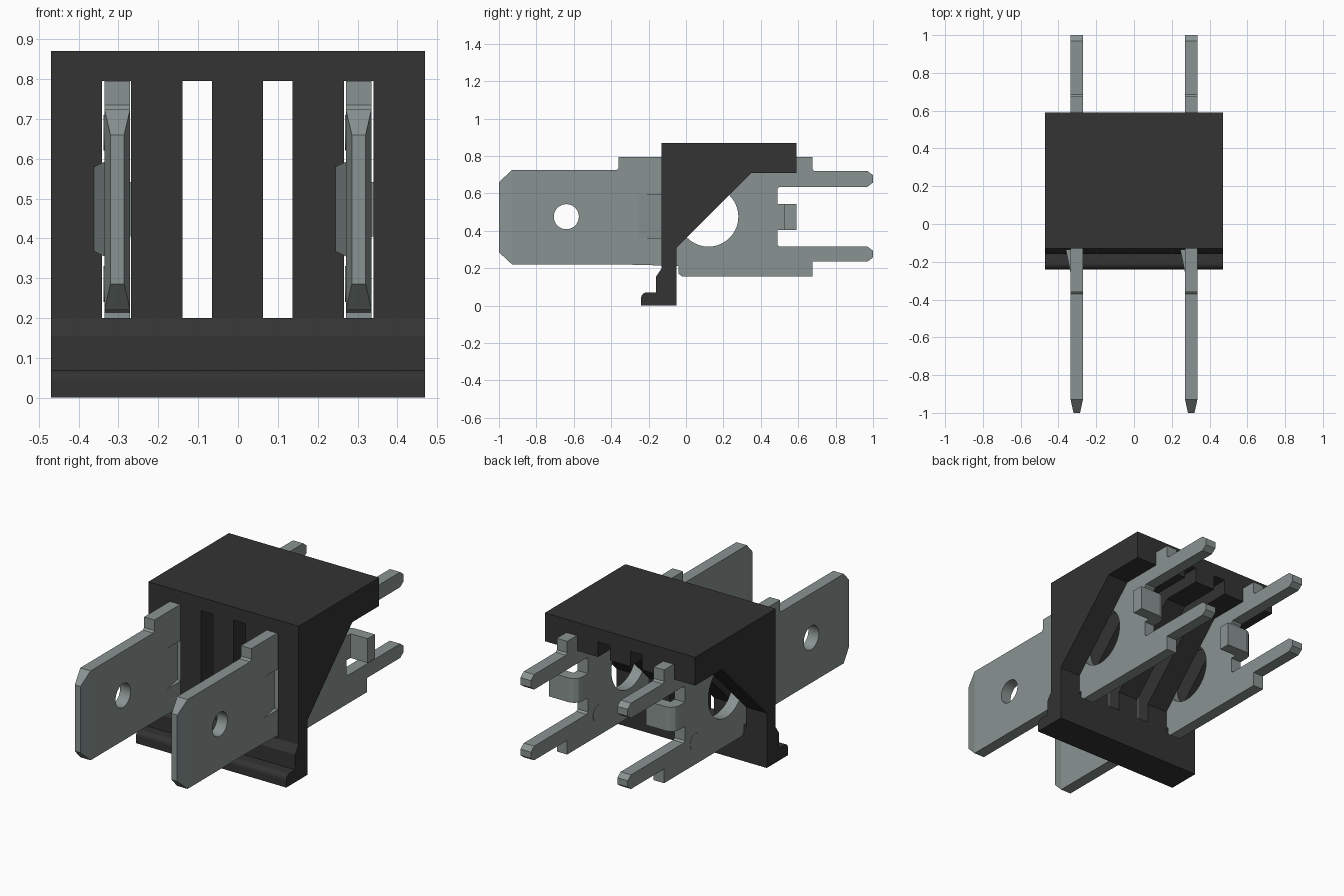
import bpy, bmesh, math
from mathutils import Matrix, Vector

cube = bpy.data.objects.get("Cube")
if cube:
    bpy.data.objects.remove(cube, do_unlink=True)


def material(name, color):
    m = bpy.data.materials.new(name)
    m.use_nodes = True
    m.diffuse_color = (*color, 1)
    bsdf = next(n for n in m.node_tree.nodes if n.type == 'BSDF_PRINCIPLED')
    bsdf.inputs["Base Color"].default_value = (*color, 1)
    return m


black = material("black plastic", (0.033, 0.033, 0.033))
metal = material("grey metal", (0.25, 0.295, 0.285))


def finish(name, bm, mat):
    bmesh.ops.recalc_face_normals(bm, faces=bm.faces)
    me = bpy.data.meshes.new(name)
    bm.to_mesh(me)
    bm.free()
    me.materials.append(mat)
    ob = bpy.data.objects.new(name, me)
    bpy.context.collection.objects.link(ob)
    return ob


def prism(points, lo, hi, axis):
    """Extrude a yz profile along x, or an xy profile along z."""
    bm = bmesh.new()
    place = (lambda p: (lo, p[0], p[1])) if axis == 'X' else (lambda p: (p[0], p[1], lo))
    face = bm.faces.new([bm.verts.new(place(p)) for p in points])
    new = bmesh.ops.extrude_face_region(bm, geom=[face])
    shift = Vector((hi - lo, 0, 0)) if axis == 'X' else Vector((0, 0, hi - lo))
    bmesh.ops.translate(bm, vec=shift,
                        verts=[v for v in new["geom"] if isinstance(v, bmesh.types.BMVert)])
    return bm


def circle(y, z, r, n=40):
    return [(y + r * math.cos(2 * math.pi * i / n), z + r * math.sin(2 * math.pi * i / n))
            for i in range(n)]


def cut(ob, cutter_bm):
    cutter = finish("cutter", cutter_bm, ob.data.materials[0])
    cutter.hide_render = True
    mod = ob.modifiers.new("cut", 'BOOLEAN')
    mod.operation = 'DIFFERENCE'
    mod.solver = 'EXACT'
    mod.object = cutter
    bpy.ops.object.select_all(action='DESELECT')
    bpy.context.view_layer.objects.active = ob
    ob.select_set(True)
    bpy.ops.object.modifier_apply(modifier=mod.name)
    bpy.data.objects.remove(cutter, do_unlink=True)


# Housing: side profile with a sloped back and a rounded foot
foot = [(-0.21 - 0.03 * math.sin(a), 0.04 + 0.03 * math.cos(a))
        for a in [math.pi / 2 * i / 6 for i in range(6, -1, -1)]]
profile = [(-0.13, 0.87), (0.59, 0.87), (0.59, 0.71), (0.35, 0.71), (-0.05, 0.31),
           (-0.05, 0), (-0.24, 0)] + foot + [(-0.16, 0.07), (-0.16, 0.155), (-0.13, 0.2)]
housing = finish("housing", prism(profile, -0.47, 0.47, 'X'), black)
for x in (-0.305, -0.102, 0.1, 0.303):
    slot = [(-0.5, 0.2), (0.8, 0.2), (0.8, 0.795), (-0.5, 0.795)]
    cut(housing, prism(slot, x - 0.037, x + 0.037, 'X'))

# Terminal: flat blade in front, two pins behind
T = 0.0325
outline = [
    (-1, 0.285), (-0.93, 0.22), (-0.36, 0.22), (-0.04, 0.212), (-0.04, 0.17), (-0.02, 0.155),
    (0.675, 0.155), (0.675, 0.235), (0.97, 0.235), (1, 0.257), (1, 0.293), (0.97, 0.315),
    (0.5, 0.315), (0.49, 0.325), (0.49, 0.625), (0.5, 0.635), (0.97, 0.635), (1, 0.657),
    (1, 0.697), (0.97, 0.72), (0.685, 0.72), (0.675, 0.73), (0.675, 0.795), (-0.36, 0.795),
    (-0.36, 0.735), (-0.37, 0.725), (-0.93, 0.725), (-1, 0.66)]

# Bent tab and springy lance, drawn from above
tab = [(-T, 0.49), (-T, 0.54), (-0.026, 0.565), (-0.008, 0.583), (0.015, 0.59),
       (0.14, 0.59), (0.14, 0.525), (T, 0.525), (T, 0.49)]
lance = [(-T, -0.26), (-0.058, -0.135), (-0.01, -0.135), (-0.01, -0.26)]
recess = [(T, -0.25), (0.008, -0.12), (0.05, -0.12), (0.05, -0.25)]

for side, x in (("right", -0.303), ("left", 0.303)):
    bm = prism(outline, -T, T, 'X')
    # Taper the blade tip
    bmesh.ops.bisect_plane(bm, geom=bm.verts[:] + bm.edges[:] + bm.faces[:],
                           plane_co=(0, -0.93, 0), plane_no=(0, 1, 0))
    for v in bm.verts:
        if v.co.y < -0.98:
            v.co.x *= 0.53
    terminal = finish(side + "_terminal", bm, metal)
    cut(terminal, prism(circle(-0.64, 0.475, 0.067), -0.1, 0.1, 'X'))
    cut(terminal, prism(circle(0.12, 0.475, 0.16), -0.1, 0.1, 'X'))
    cut(terminal, prism(recess, 0.36, 0.59, 'Z'))

    parts = [terminal, finish(side + "_bent_tab", prism(tab, 0.405, 0.542, 'Z'), metal)]
    bm = prism(lance, 0.355, 0.592, 'Z')
    for v in bm.verts:
        if v.co.x < -0.05:
            v.co.z += 0.012 if v.co.z < 0.45 else -0.012
    parts.append(finish(side + "_lance", bm, metal))
    for level, z in (("lower", 0.285), ("upper", 0.665)):
        disc = prism(circle(0.4, z, 0.045, 24), -T - 0.002, -T + 0.005, 'X')
        parts.append(finish(f"{side}_{level}_dimple", disc, metal))
    for p in parts:
        p.data.transform(Matrix.Translation((x, 0, 0)))
